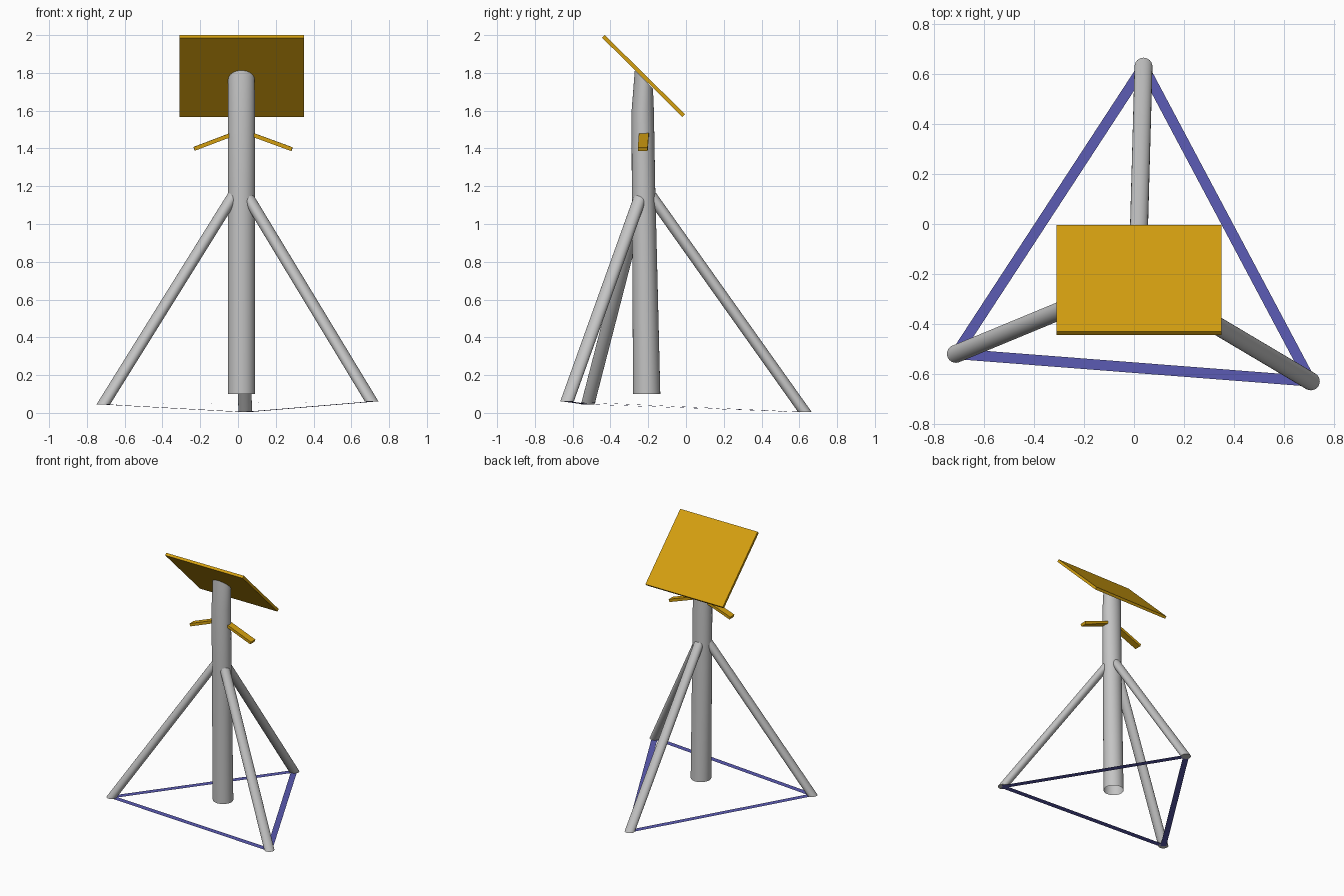
import bpy, bmesh, math
from mathutils import Vector

if "Cube" in bpy.data.objects:
    bpy.data.objects.remove(bpy.data.objects["Cube"])


def material(name, rgb):
    m = bpy.data.materials.new(name)
    m.diffuse_color = (*rgb, 1)
    m.use_nodes = True
    m.node_tree.nodes["Principled BSDF"].inputs["Base Color"].default_value = m.diffuse_color
    return m


grey = material("light_grey", (0.55, 0.55, 0.55))
gold = material("gold", (0.66, 0.35, 0.005))
violet = material("violet", (0.105, 0.105, 0.45))


def finish(name, bm, mat, smooth=False):
    bmesh.ops.recalc_face_normals(bm, faces=bm.faces[:])
    me = bpy.data.meshes.new(name)
    bm.to_mesh(me)
    bm.free()
    me.materials.append(mat)
    ob = bpy.data.objects.new(name, me)
    bpy.context.collection.objects.link(ob)
    if smooth:
        bpy.ops.object.select_all(action='DESELECT')
        ob.select_set(True)
        bpy.context.view_layer.objects.active = ob
        bpy.ops.object.shade_smooth_by_angle(angle=math.radians(40))
    return ob


def tube(name, rings, capped, sides=32):
    """Loft through rings: (x, y, z, radius_x, radius_y, slope of z along y)."""
    bm = bmesh.new()
    loops = []
    for x, y, z, rx, ry, slope in rings:
        loop = []
        for i in range(sides):
            a = math.tau * i / sides
            dy = ry * math.sin(a)
            loop.append(bm.verts.new((x + rx * math.cos(a), y + dy, z + slope * dy)))
        loops.append(loop)
    for a, b in zip(loops, loops[1:]):
        for i in range(sides):
            j = (i + 1) % sides
            bm.faces.new((a[i], a[j], b[j], b[i]))
    if capped:
        bm.faces.new(loops[0])
        bm.faces.new(loops[-1])
    return finish(name, bm, grey, True)


def beam(name, start, end, width, thick, mat):
    """Box along a line in the xz or yz plane, width measured sideways."""
    start, end = Vector(start), Vector(end)
    d = (end - start).normalized()
    side = d.cross(Vector((0, 0, 1))).normalized()
    up = side.cross(d)
    bm = bmesh.new()
    v = [[bm.verts.new(p + side * s * width / 2 + up * t * thick / 2)
          for s, t in ((-1, -1), (1, -1), (1, 1), (-1, 1))] for p in (start, end)]
    for i in range(4):
        j = (i + 1) % 4
        bm.faces.new((v[0][i], v[0][j], v[1][j], v[1][i]))
    bm.faces.new(v[0])
    bm.faces.new(v[1])
    return finish(name, bm, mat)


# Central column: open below, cut at a slant under the panel
tube("column", [(0.018, -0.208, 0.10, 0.072, 0.072, 0),
                (0.018, -0.225, 1.20, 0.072, 0.062, 0),
                (0.018, -0.229, 1.60, 0.072, 0.059, 0),
                (0.018, -0.223, 1.765, 0.070, 0.048, -1)], False)

# Three slanting legs with level feet
feet = {"left": (-0.713, -0.52, 0.045), "right": (0.708, -0.63, 0.06),
        "back": (0.038, 0.63, 0.004)}
tops = {"left": (0.0, -0.225, 1.19), "right": (0.042, -0.235, 1.16),
        "back": (0.015, -0.195, 1.165)}
for key in feet:
    tube(key + "_leg", [(*feet[key], 0.036, 0.036, 0), (*tops[key], 0.036, 0.036, 0)],
         True, 24)

# Flat straps joining the feet
for a, b in (("left", "right"), ("right", "back"), ("back", "left")):
    p, q = Vector(feet[a]), Vector(feet[b])
    side = (q - p).cross(Vector((0, 0, 1))).normalized() * 0.021
    bm = bmesh.new()
    bm.faces.new([bm.verts.new(c) for c in (p + side, q + side, q - side, p - side)])
    bm.normal_update()
    if bm.faces[:][0].normal.z < 0:
        bmesh.ops.reverse_faces(bm, faces=bm.faces[:])
    ob = finish(a + "_" + b + "_strap", bm, violet)
    if ob.data.polygons[0].normal.z < 0:
        ob.data.flip_normals()

# Tilted panel
panel = beam("panel", (0.02, -0.437, 1.993), (0.02, -0.012, 1.574), 0.66, 0.02, gold)

# Small drooping arms
beam("right_arm", (0.04, -0.222, 1.486), (0.286, -0.229, 1.396), 0.052, 0.021, gold)
beam("left_arm", (0.0, -0.222, 1.486), (-0.232, -0.229, 1.398), 0.052, 0.021, gold)
